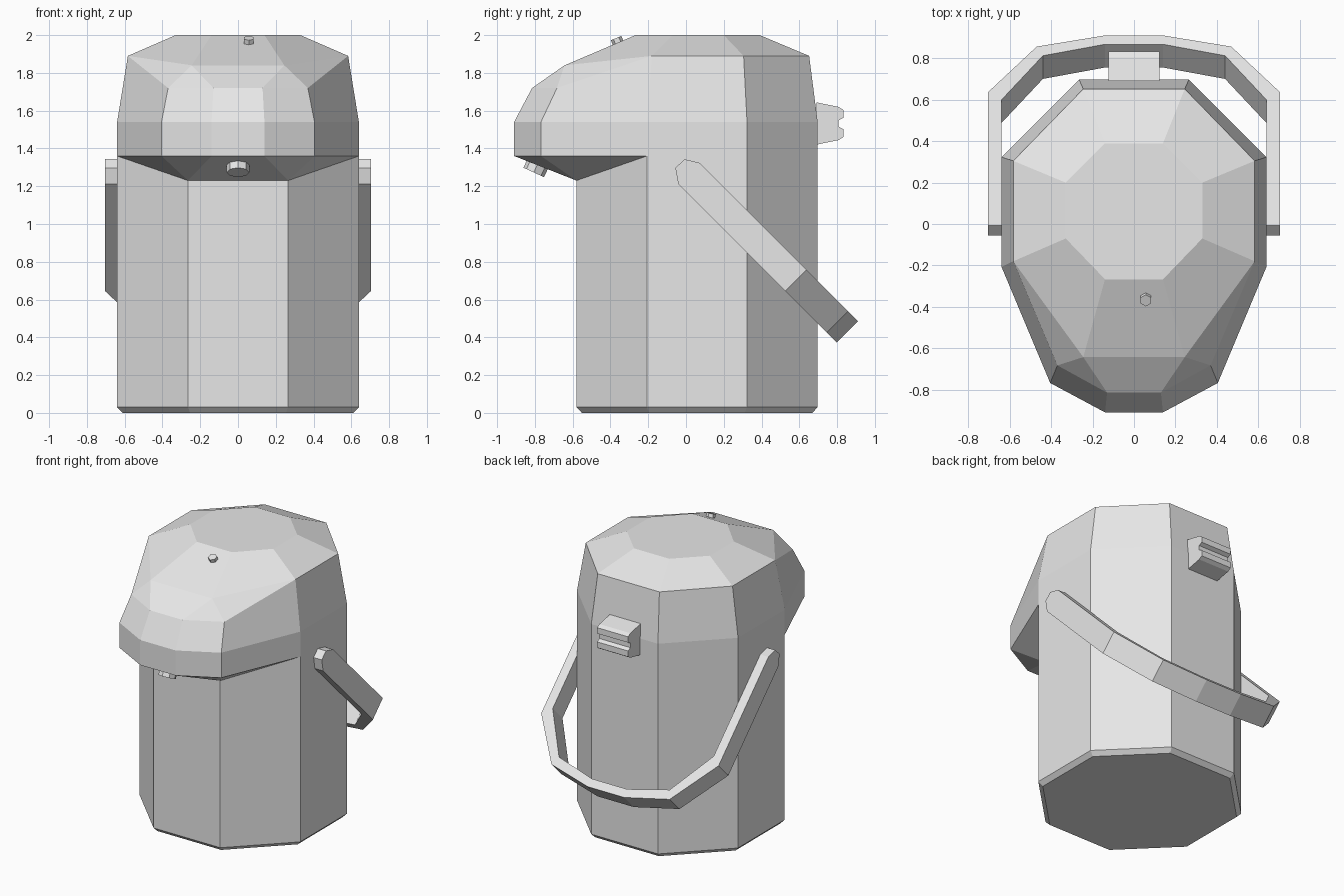
import bpy, bmesh, math
from mathutils import Vector

cube = bpy.data.objects.get("Cube")
if cube:
    bpy.data.objects.remove(cube, do_unlink=True)

GREY = (0.8, 0.8, 0.8, 1.0)
mat = bpy.data.materials.new("light grey")
mat.use_nodes = True
mat.diffuse_color = GREY
mat.node_tree.nodes["Principled BSDF"].inputs["Base Color"].default_value = GREY


def finish(name, bm):
    """Turn a bmesh into a flat shaded grey object."""
    bmesh.ops.recalc_face_normals(bm, faces=bm.faces)
    mesh = bpy.data.meshes.new(name)
    bm.to_mesh(mesh)
    bm.free()
    mesh.materials.append(mat)
    obj = bpy.data.objects.new(name, mesh)
    bpy.context.collection.objects.link(obj)
    return obj


def symmetric(name, points, side_faces, centre_edges):
    """Mirror faces of the +x half; each centre edge spans across to its twin."""
    bm = bmesh.new()
    left = {k: bm.verts.new(p) for k, p in points.items()}
    right = {k: bm.verts.new((-p[0], p[1], p[2])) for k, p in points.items()}
    for face in side_faces:
        keys = face.split()
        bm.faces.new([left[k] for k in keys])
        bm.faces.new([right[k] for k in reversed(keys)])
    for edge in centre_edges:
        a, b = edge.split()
        bm.faces.new([left[a], left[b], right[b], right[a]])
    return finish(name, bm)


def prism(name, profile, x0, x1):
    """Extrude a (y, z) profile along x."""
    bm = bmesh.new()
    face = bm.faces.new([bm.verts.new((x0, y, z)) for y, z in profile])
    moved = bmesh.ops.extrude_face_region(bm, geom=[face])["geom"]
    verts = [v for v in moved if isinstance(v, bmesh.types.BMVert)]
    bmesh.ops.translate(bm, verts=verts, vec=(x1 - x0, 0, 0))
    return finish(name, bm)


def peg(name, sides, radius, base, tip):
    """Short cylinder running from base to tip."""
    base, tip = Vector(base), Vector(tip)
    axis = tip - base
    bm = bmesh.new()
    bmesh.ops.create_cone(bm, cap_ends=True, segments=sides, radius1=radius,
                          radius2=radius, depth=axis.length)
    obj = finish(name, bm)
    obj.location = (base + tip) / 2
    obj.rotation_euler = axis.to_track_quat("Z", "Y").to_euler()


# Jug shell: octagonal body flowing into an overhanging faceted lid
octagon = [(0.265, -0.58), (0.64, -0.207), (0.64, 0.323), (0.265, 0.697)]
hood = [(0.14, -0.91), (0.405, -0.768)] + octagon[1:]
shoulder = [(0.13, -0.815, 1.72), (0.37, -0.683, 1.72), (0.583, -0.18, 1.89),
            (0.583, 0.305, 1.89), (0.245, 0.652, 1.89)]
crown = [(0.14, -0.267), (0.33, -0.07), (0.33, 0.2), (0.14, 0.39)]
points = {"under": (0.265, -0.58, 1.23), "brow": (0.245, -0.643, 1.84)}
for i, (x, y) in enumerate(octagon, 1):
    points[f"k{i}"] = (x * 0.955, 0.058 + (y - 0.058) * 0.955, 0)
    points[f"f{i}"] = (x, y, 0.03)
for i, (x, y) in enumerate(hood, 1):
    points[f"h{i}"] = (x, y, 1.54)
    if i < 4:
        points[f"l{i}"] = (x, y, 1.36)
for i, p in enumerate(shoulder, 1):
    points[f"b{i}"] = p
for i, (x, y) in enumerate(crown, 1):
    points[f"t{i}"] = (x, y, 2.0)
symmetric("jug_shell", points, [
    "k1 k2 f2 f1", "k2 k3 f3 f2", "k3 k4 f4 f3",                     # foot
    "f1 f2 l3 under", "f2 f3 h4 h3 l3", "f3 f4 h5 h4",               # body
    "under l2 l1", "under l3 l2", "l1 l2 h2 h1", "l2 l3 h3 h2",      # overhang
    "h1 h2 b2 b1", "h2 h3 b3 b2", "h3 h4 b4 b3", "h4 h5 b5 b4",      # lid sides
    "b1 b2 brow", "b2 b3 brow", "brow b3 t2 t1",                     # lid front
    "b3 b4 t3 t2", "b4 b5 t4 t3",                                    # lid top
], [
    "k1 k2", "k3 k4", "k1 f1", "k4 f4", "f1 under", "f4 h5", "under l1",
    "l1 h1", "h1 b1", "h5 b5", "b1 brow", "brow t1", "t4 b5", "t1 t4",
][2:])

# Flat base and crown caps
for cap, keys in (("base_plate", "k1 k2 k3 k4"), ("crown_plate", "t2 t3")):
    half = [Vector(points[k]) for k in keys.split()]
    bm = bmesh.new()
    ring = half + [Vector((-p.x, p.y, p.z)) for p in reversed(half)]
    if cap == "crown_plate":
        ring = [Vector(points[k]) for k in ("t1", "t2", "t3", "t4")]
        bm.faces.new([bm.verts.new(p) for p in ring])
        bm.faces.new([bm.verts.new((-p.x, p.y, p.z)) for p in reversed(ring)])
    else:
        bm.faces.new([bm.verts.new(p) for p in reversed(ring)])
    finish(cap, bm)

# Carrying handle: flat strip hanging at 45 degrees behind the jug
DROP = 0.112
outer = [(0.705, 0.071), (0.705, 0.637), (0.47, 0.857), (0.145, 0.91)]
inner = [(0.64, 0.071), (0.64, 0.6), (0.44, 0.813), (0.14, 0.868)]
handle = {}
for side, path in (("o", outer), ("i", inner)):
    for i, (x, y) in enumerate(path):
        z = 1.395 - y
        handle[f"{side}u{i}"] = (x, y, z)
        handle[f"{side}d{i}"] = (x, y - DROP, z - DROP)
rails = ["ou", "od", "id", "iu"]
pairs = list(zip(rails, rails[1:] + rails[:1]))
symmetric("handle", handle,
          [f"{a}{i} {a}{i + 1} {b}{i + 1} {b}{i}" for i in range(3) for a, b in pairs],
          [f"{a}3 {b}3" for a, b in pairs])
tip = [(0.071, 1.324), (-0.008, 1.343), (-0.056, 1.297), (-0.041, 1.212)]
prism("handle_tip_left", tip, 0.64, 0.705)
prism("handle_tip_right", tip, -0.705, -0.64)

# Grooved hinge block at the back
upper = [(0.69, 0.112), (0.807, 0.088), (0.833, 0.072), (0.833, 0.03), (0.807, 0.016)]
hinge = [(y, 1.532 + h) for y, h in upper] + [(y, 1.532 - h) for y, h in reversed(upper)]
prism("hinge_block", hinge, -0.123, 0.123)

# Spout under the overhang and small button on the lid
peg("spout", 8, 0.06, (0, -0.78, 1.33), (0, -0.806, 1.273))
peg("lid_button", 6, 0.03, (0.057, -0.358, 1.955), (0.057, -0.37, 1.984))
